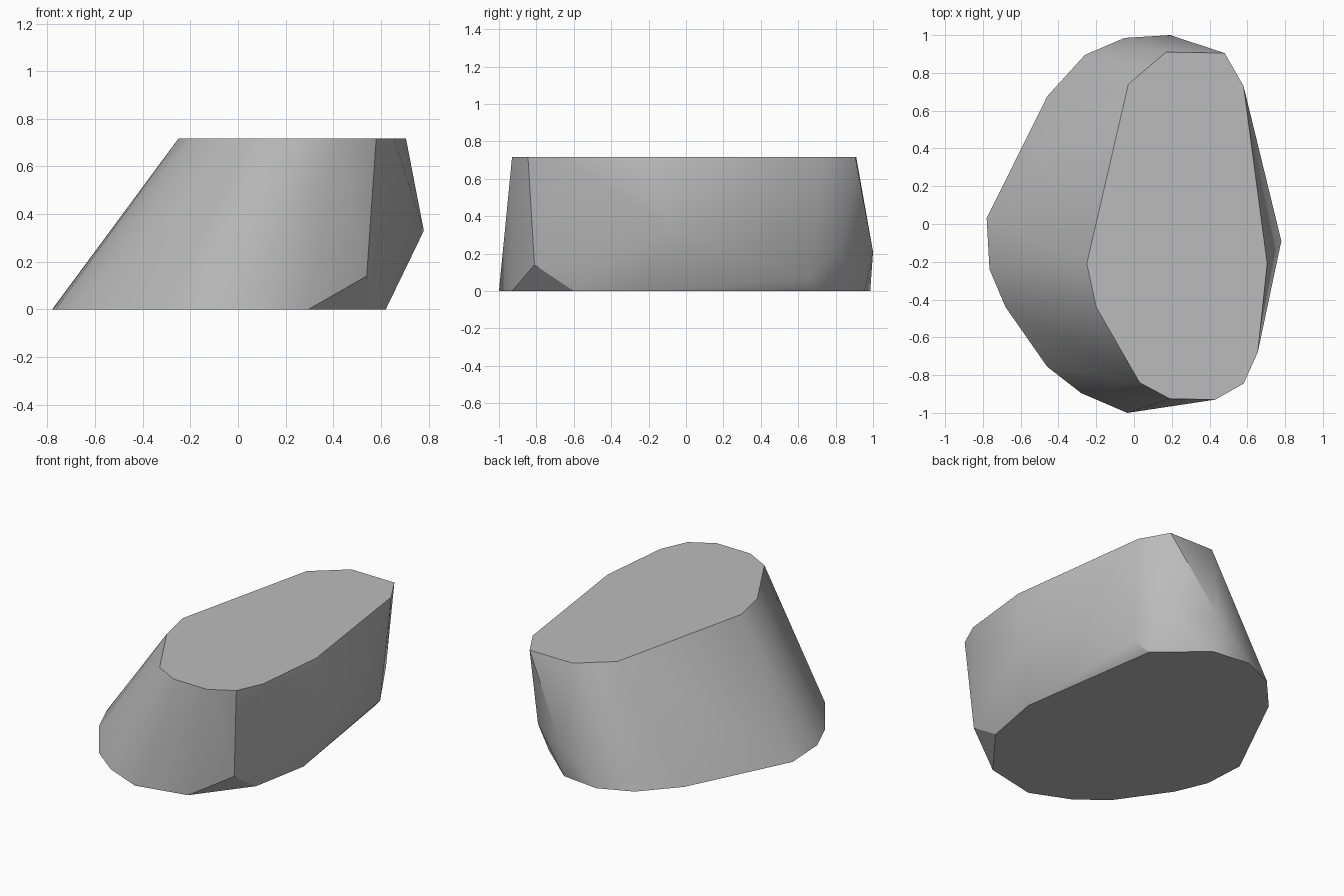
import bpy
import bmesh

cube = bpy.data.objects.get("Cube")
if cube:
    bpy.data.objects.remove(cube, do_unlink=True)

# One plain stone grey
stone = bpy.data.materials.new("stone_grey")
stone.use_nodes = True
stone.diffuse_color = (0.5, 0.5, 0.5, 1)
stone.node_tree.nodes["Principled BSDF"].inputs["Base Color"].default_value = (0.5, 0.5, 0.5, 1)

HEIGHT = 0.717

# Flat top outline
top = [(-.25, -.21), (-.03, .74), (.17, .91), (.48, .905), (.58, .73), (.705, -.21),
       (.655, -.68), (.58, -.845), (.43, -.93), (.19, -.925), (.03, -.84), (-.2, -.44)]

# Flat base outline
base = [(-.78, .03), (-.765, -.24), (-.68, -.44), (-.46, -.755), (-.28, -.895),
        (-.035, -1), (.295, -.93), (.55, -.6), (.62, -.22), (.48, .71),
        (.2, .955), (-.05, .985), (-.26, .895), (-.46, .675)]

# Bulging corners on the steep side
bulges = [(.78, -.09, .33), (.54, -.81, .14), (.55, .66, .07), (.48, .82, .21), (.19, 1, .21)]

# Rock body wrapped around the outlines
corners = [(x, y, HEIGHT) for x, y in top] + [(x, y, 0) for x, y in base] + bulges
bm = bmesh.new()
for corner in corners:
    bm.verts.new(corner)
hull = bmesh.ops.convex_hull(bm, input=bm.verts[:])
loose = [v for v in bm.verts if not v.link_faces]
bmesh.ops.delete(bm, geom=loose, context='VERTS')
bmesh.ops.dissolve_limit(bm, angle_limit=0.002, verts=bm.verts[:], edges=bm.edges[:])
bmesh.ops.recalc_face_normals(bm, faces=bm.faces[:])

mesh = bpy.data.meshes.new("rock")
bm.to_mesh(mesh)
bm.free()
mesh.materials.append(stone)
rock = bpy.data.objects.new("rock", mesh)
bpy.context.collection.objects.link(rock)

# Soft facets with crisp rims
bpy.ops.object.select_all(action='DESELECT')
rock.select_set(True)
bpy.context.view_layer.objects.active = rock
bpy.ops.object.shade_smooth_by_angle(angle=0.5236)
